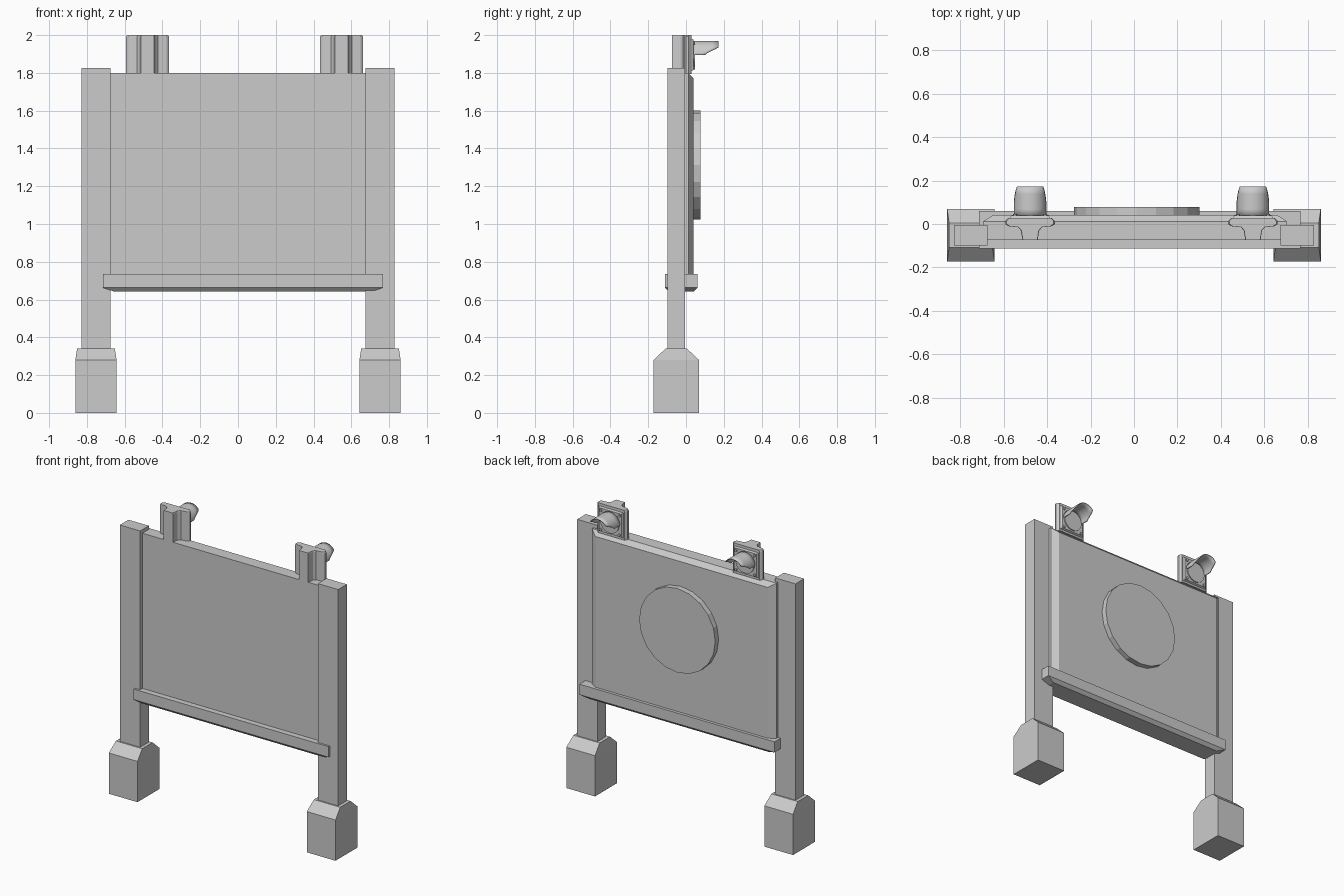
import bpy, bmesh, math
from mathutils import Matrix

cube = bpy.data.objects.get("Cube")
if cube:
    bpy.data.objects.remove(cube, do_unlink=True)

GREY = (0.6, 0.6, 0.6, 1.0)
mat = bpy.data.materials.new("plain grey")
mat.use_nodes = True
mat.diffuse_color = GREY
mat.node_tree.nodes["Principled BSDF"].inputs["Base Color"].default_value = GREY


def finish(name, bm, smooth=False):
    bmesh.ops.recalc_face_normals(bm, faces=bm.faces)
    mesh = bpy.data.meshes.new(name)
    bm.to_mesh(mesh)
    bm.free()
    mesh.materials.append(mat)
    obj = bpy.data.objects.new(name, mesh)
    bpy.context.collection.objects.link(obj)
    if smooth:
        bpy.ops.object.select_all(action="DESELECT")
        obj.select_set(True)
        bpy.context.view_layer.objects.active = obj
        bpy.ops.object.shade_smooth_by_angle(angle=math.radians(35))
    return obj


def loft(name, rings):
    """Solid skinned through rings of equal point count, capped at both ends."""
    bm = bmesh.new()
    loops = [[bm.verts.new(p) for p in ring] for ring in rings]
    count = len(loops[0])
    for a, b in zip(loops, loops[1:]):
        for i in range(count):
            j = (i + 1) % count
            bm.faces.new((a[i], a[j], b[j], b[i]))
    bm.faces.new(loops[0])
    bm.faces.new(loops[-1])
    return finish(name, bm)


def rect_z(x0, x1, y0, y1, z):
    return [(x0, y0, z), (x1, y0, z), (x1, y1, z), (x0, y1, z)]


def rect_y(x0, x1, z0, z1, y):
    return [(x0, y, z0), (x1, y, z0), (x1, y, z1), (x0, y, z1)]


def disc(name, x, z, radius, y0, y1, sides):
    bm = bmesh.new()
    place = Matrix.Translation((x, (y0 + y1) / 2, z)) @ Matrix.Rotation(math.pi / 2, 4, "X")
    bmesh.ops.create_cone(bm, cap_ends=True, segments=sides, radius1=radius,
                          radius2=radius, depth=y1 - y0, matrix=place)
    return finish(name, bm)


# Posts and their chamfered footings
for side, s in (("left", 1), ("right", -1)):
    x = 0.752 * s
    loft(side + "_post", [rect_z(x - 0.077, x + 0.077, -0.098, -0.004, z) for z in (0.3, 1.825)])
    loft(side + "_footing", [
        rect_z(x - 0.109, x + 0.109, -0.172, 0.069, 0),
        rect_z(x - 0.109, x + 0.109, -0.172, 0.069, 0.28),
        rect_z(x - 0.1, x + 0.1, -0.108, 0.005, 0.34)])

# Board with a bevelled back
loft("board", [
    rect_y(-0.695, 0.705, 0.66, 1.8, -0.073),
    rect_y(-0.695, 0.705, 0.66, 1.8, 0.012),
    rect_y(-0.65, 0.66, 0.69, 1.77, 0.041)])

# Bottom rail with a tapered underside
loft("bottom_rail", [
    rect_z(-0.655, 0.708, -0.092, 0.04, 0.642),
    rect_z(-0.715, 0.767, -0.112, 0.061, 0.663),
    rect_z(-0.715, 0.767, -0.112, 0.061, 0.735)])

# Round plaque on the back
disc("round_plaque", 0.012, 1.312, 0.289, 0.03, 0.078, 20)


def hood(name, x, z, radius):
    """Open arch whose lower edges are cut back."""
    bm = bmesh.new()
    rows = []
    steps, spans = 20, 4
    for i in range(steps + 1):
        a = math.pi * i / steps
        reach = 0.1 + 0.072 * min(1, math.sin(a) / 0.55) ** 1.4
        rows.append([bm.verts.new((x + radius * math.cos(a), 0.035 + (reach - 0.035) * k / spans,
                                   z + radius * math.sin(a))) for k in range(spans + 1)])
    for a, b in zip(rows, rows[1:]):
        for k in range(spans):
            bm.faces.new((a[k], a[k + 1], b[k + 1], b[k]))
    obj = finish(name, bm, smooth=True)
    solid = obj.modifiers.new("thickness", "SOLIDIFY")
    solid.thickness = 0.006
    solid.offset = -1


# Lamps on top of the board: T-shaped housing, face plate, lens, hood, bolts
half = [(0.035, -0.073), (0.042, -0.03), (0.055, -0.015), (0.1, -0.01),
        (0.114, 0.0), (0.114, 0.014), (0.1, 0.028)]
outline = half + [(-px, py) for px, py in reversed(half)]
for side, x in (("left", 0.548), ("right", -0.479)):
    loft(side + "_lamp_housing", [
        [(x + px * f, py, z) for px, py in outline]
        for z, f in ((1.795, 1), (1.992, 1), (2.0, 0.95))])
    loft(side + "_lamp_plate", [
        rect_y(x - 0.098, x + 0.098, 1.805, 1.985, 0.02),
        rect_y(x - 0.085, x + 0.085, 1.815, 1.975, 0.04)])
    disc(side + "_lamp_lens", x, 1.894, 0.07, 0.03, 0.047, 24)
    hood(side + "_lamp_hood", x, 1.894, 0.075)
    for sx in (-1, 1):
        for sz in (-1, 1):
            disc(side + "_lamp_bolt", x + 0.07 * sx, 1.894 + 0.066 * sz, 0.009, 0.03, 0.047, 8)
